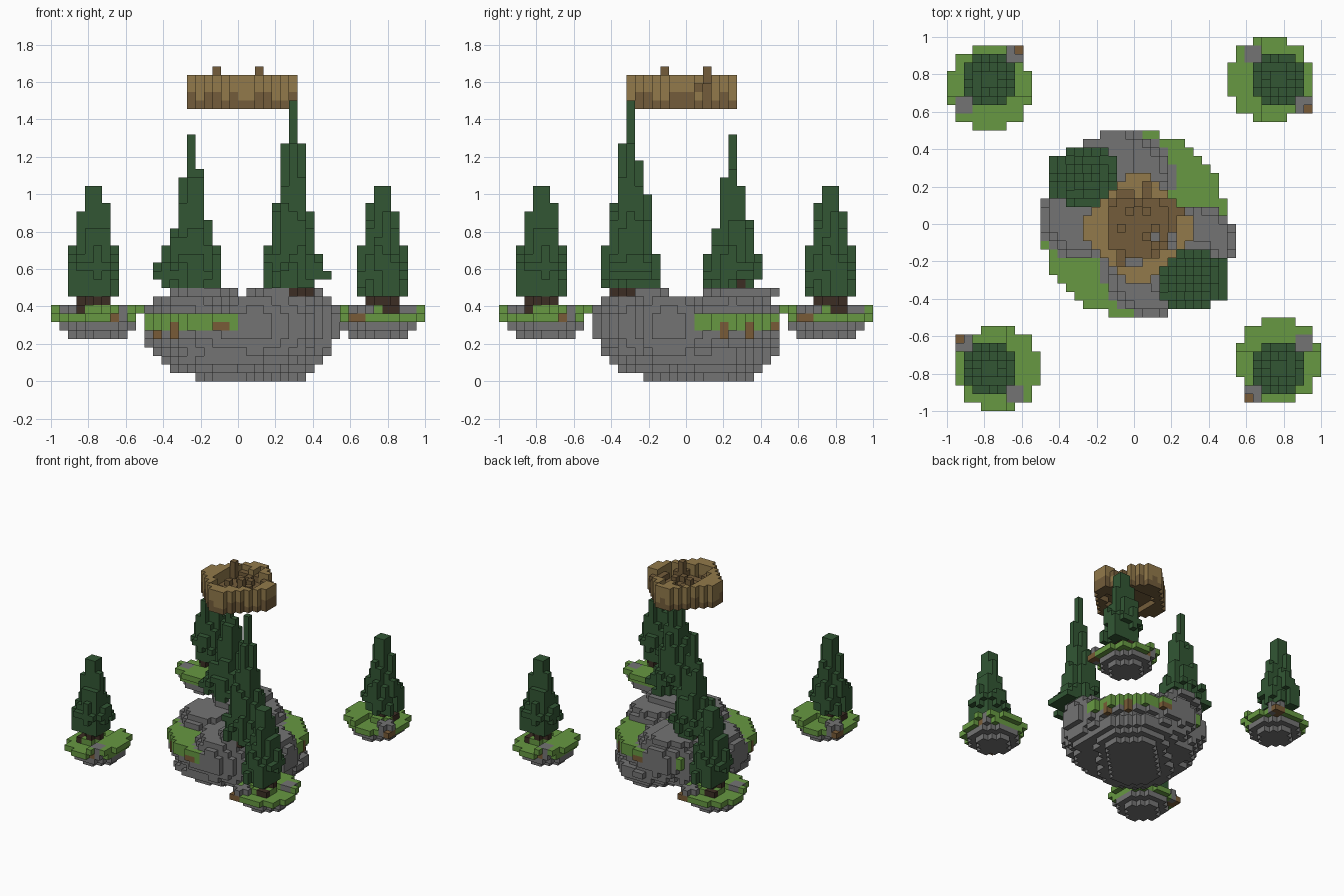
import bpy, math, random
from mathutils import Vector

random.seed(11)
U = 2 / 44  # block size
cube = bpy.data.objects.get("Cube")
if cube:
    bpy.data.objects.remove(cube)

COLOURS = {
    "stone_grey": (0.174, 0.174, 0.174),
    "grass_green": (0.135, 0.315, 0.054),
    "pine_green": (0.032, 0.094, 0.034),
    "bark_brown": (0.045, 0.026, 0.017),
    "wood_tan": (0.29, 0.195, 0.07),
    "wood_brown": (0.172, 0.108, 0.043),
    "soil_brown": (0.19, 0.105, 0.038),
}
NAMES = list(COLOURS)
STONE, GRASS, PINE, BARK, TAN, BROWN, SOIL = range(len(NAMES))
MATS = []
for name, rgb in COLOURS.items():
    mat = bpy.data.materials.new(name)
    mat.use_nodes = True
    mat.diffuse_color = (*rgb, 1)
    mat.node_tree.nodes["Principled BSDF"].inputs["Base Color"].default_value = (*rgb, 1)
    MATS.append(mat)

grid = {}  # block position -> (part name, colour)


def around(cx, cy, r):
    """Blocks (i, j, distance) whose centres lie within r of a point."""
    n = math.ceil(r / U) + 1
    ci, cj = math.floor(cx / U), math.floor(cy / U)
    for i in range(ci - n, ci + n + 1):
        for j in range(cj - n, cj + n + 1):
            d = math.hypot((i + 0.5) * U - cx, (j + 0.5) * U - cy)
            if d <= r:
                yield i, j, d


def disc(part, cx, cy, layers, r, colour, repaint=False, inner=0):
    for k in layers:
        for i, j, d in around(cx, cy, r):
            if d >= inner and (not repaint or (i, j, k) in grid):
                grid[i, j, k] = (part, colour)


def pine(part, cx, cy, base, top, peak, r):
    """Ragged cone made of upright columns with uneven ends."""
    for i, j, d in around(cx, cy, r):
        h = min(top, base + (peak - base) * (1 - d / r))
        low = base
        if d > 0.035:
            h = min(top, h + random.uniform(-2.2, 1.6))
            low += random.choice((0, 0, 1, 2, 3)) if d > 0.1 else 0
        for k in range(low, max(low + 1, round(h))):
            grid[i, j, k] = (part, PINE)


# Four small islands: one is built, then turned in quarter steps
def small_island():
    p, cx, cy = "island", -0.775, 0.725
    disc(p, cx, cy, [5], 0.12, STONE)
    disc(p, cx, cy, [6], 0.178, STONE)
    disc(p, cx, cy, [7], 0.23, GRASS)
    for i, j, d in around(cx, cy, 0.23):
        if (j + 0.5) * U < cy - 0.04:
            grid[i, j, 8] = (p, GRASS)
            if d > 0.2:
                grid.pop((i, j, 7), None)
    disc(p, -0.775, 0.77, [8], 0.09, GRASS)
    for x, y in ((-0.91, 0.64), (-0.66, 0.89)):  # stones resting on soil
        disc(p, x, y, [7, 8], 0.06, STONE)
    disc(p, -0.93, 0.66, [7], 0.035, SOIL)
    disc(p, -0.64, 0.91, [7], 0.035, SOIL)
    disc("trunk", -0.775, 0.77, [9], 0.07, BARK)
    disc("trunk", -0.82, 0.84, [8], 0.035, BARK)
    pine("tree", -0.773, 0.773, 10, 23, 27, 0.16)


small_island()
template = dict(grid)
grid.clear()
corners = ["back_right", "front_right", "front_left", "back_left"]
for turn, corner in enumerate(corners):
    for (i, j, k), (part, colour) in template.items():
        for _ in range(turn):
            i, j = -j - 1, i
        grid[i, j, k] = (corner + "_" + part, colour)

# Main island: tapering stone underside, longer on one diagonal
P = "main_island"
for k, (back, front, r) in enumerate(
        ((0.16, -0.04, 0.19), (0.15, -0.09, 0.26), (0.12, -0.08, 0.34),
         (0.07, -0.02, 0.41), (0.0, 0.0, 0.46), (0.0, 0.0, 0.49))):
    for step in (0, 0.5, 1):
        c = back + (front - back) * step
        disc(P, c, c, [k], r, STONE)
disc(P, 0, 0, [6, 7], 0.5, GRASS)
disc(P, 0, 0, [8], 0.2, GRASS)
for s in (-1, 1):
    for x, y in ((0.46, 0.2), (0.37, 0.33)):
        disc(P, s * x, s * y, [5, 6], 0.035, SOIL, True)
    disc(P, s * 0.08, s * 0.48, [6], 0.035, SOIL, True)

# Two boulder clusters: two lobes and a filled corner, then a flat cap
SWELL = [0.6, 0.78, 0.9, 1, 1, 1, 0.93, 0.8]
LOBES = {
    "front_boulder": ((0.09, -0.24, 0.26), (0.34, -0.09, 0.2), (0.24, -0.24, 0.19)),
    "back_boulder": ((-0.05, 0.24, 0.265), (-0.29, 0.03, 0.215), (-0.23, 0.24, 0.19)),
}
for name, lobes in LOBES.items():
    for n, swell in enumerate(SWELL):
        for x, y, r in lobes:
            disc(name, x, y, [n + 2], r * swell, STONE)
disc("front_boulder", 0.22, -0.24, [10], 0.17, STONE)
disc("front_boulder", 0.34, -0.2, [10], 0.12, STONE)
disc("back_boulder", -0.18, 0.27, [10], 0.18, STONE)
disc("back_boulder", -0.12, 0.37, [10], 0.13, STONE)

# Tall trees with short trunks and a spreading low branch
for name, s, c, base, top, branch in (
        ("front", 1, 0.295, 11, 33, 0.13), ("back", -1, 0.25, 11, 29, 0.135)):
    disc(name + "_tall_tree", s * (c + 0.09), -s * c, [12], branch, PINE)
    disc(name + "_tall_tree", s * (c + 0.05), -s * c, [13], branch, PINE)
    pine(name + "_tall_tree", s * c, -s * c, base, top, top, 0.172)
    disc(name + "_tall_trunk", s * c, -s * c, [10], 0.1, BARK)
# The back tree stands a block higher and shows its trunk
for i, j, d in around(-0.25, 0.25, 0.3):
    if d < 0.09:
        grid[i, j, 11] = ("back_tall_trunk", BARK)
    elif random.random() < 0.5:
        grid.pop((i, j, 11), None)

# Floating wooden ring: brown base, tan crown, sunken floor
P, cx, cy = "floating_ring", 0.023, -0.023
disc(P, cx, cy, [32], 0.28, BROWN, inner=0.17)
disc(P, cx, cy, [33], 0.3, BROWN, inner=0.17)
disc(P, cx, cy, [34, 35], 0.3, TAN, inner=0.17)
disc(P, cx, cy, [33], 0.18, BROWN)
for i, j, d in around(cx, cy, 0.3):
    angle = math.atan2((j + 0.5) * U - cy, (i + 0.5) * U - cx)
    diagonal = abs(math.sin(2 * angle))
    if d > 0.3 - 0.045 * diagonal:  # flattened diagonal corners
        for k in range(32, 36):
            grid.pop((i, j, k), None)
    elif d >= 0.17:
        if random.random() < 0.35:
            grid[i, j, 33] = (P, TAN)
        if random.random() < (0.4 if d < 0.22 else 0.15):  # notches in the rim
            grid.pop((i, j, 35), None)
            grid[i, j, 34] = (P, BROWN)
    elif random.random() < 0.25:  # rough blocks on the floor
        grid[i, j, 34] = (P, BROWN)
for x, y in ((0, -0.2), (0.12, -0.07), (0.2, -0.07), (0.2, -0.12)):  # gaps
    for i, j, d in around(x, y, 0.03):
        for k in range(32, 36):
            grid.pop((i, j, k), None)
for s in (-1, 1):  # two posts
    disc(P, s * 0.114, -s * 0.114, [34, 35, 36], 0.02, BROWN)

# Turn the blocks into one mesh per part, keeping only exposed sides
parts = {}
for cell, (part, colour) in grid.items():
    parts.setdefault(part, []).append((cell, colour))


def side(cell, axis, sign):
    """Corner points of one side of a block, wound outward."""
    a, b = (axis + 1) % 3, (axis + 2) % 3
    ring = []
    for da, db in ((0, 0), (1, 0), (1, 1), (0, 1)):
        p = list(cell)
        p[axis] += sign > 0
        p[a] += da
        p[b] += db
        ring.append(tuple(p))
    return ring if sign > 0 else ring[::-1]


for part, cells in parts.items():
    points, faces, tints = {}, [], []
    used = sorted({colour for _, colour in cells})
    for cell, colour in cells:
        for axis in range(3):
            for sign in (-1, 1):
                near = list(cell)
                near[axis] += sign
                if tuple(near) in grid:
                    continue
                faces.append([points.setdefault(p, len(points)) for p in side(cell, axis, sign)])
                tints.append(used.index(colour))
    mesh = bpy.data.meshes.new(part)
    mesh.from_pydata([Vector(p) * U for p in points], [], faces)
    for colour in used:
        mesh.materials.append(MATS[colour])
    for poly, tint in zip(mesh.polygons, tints):
        poly.material_index = tint
    bpy.context.collection.objects.link(bpy.data.objects.new(part, mesh))
